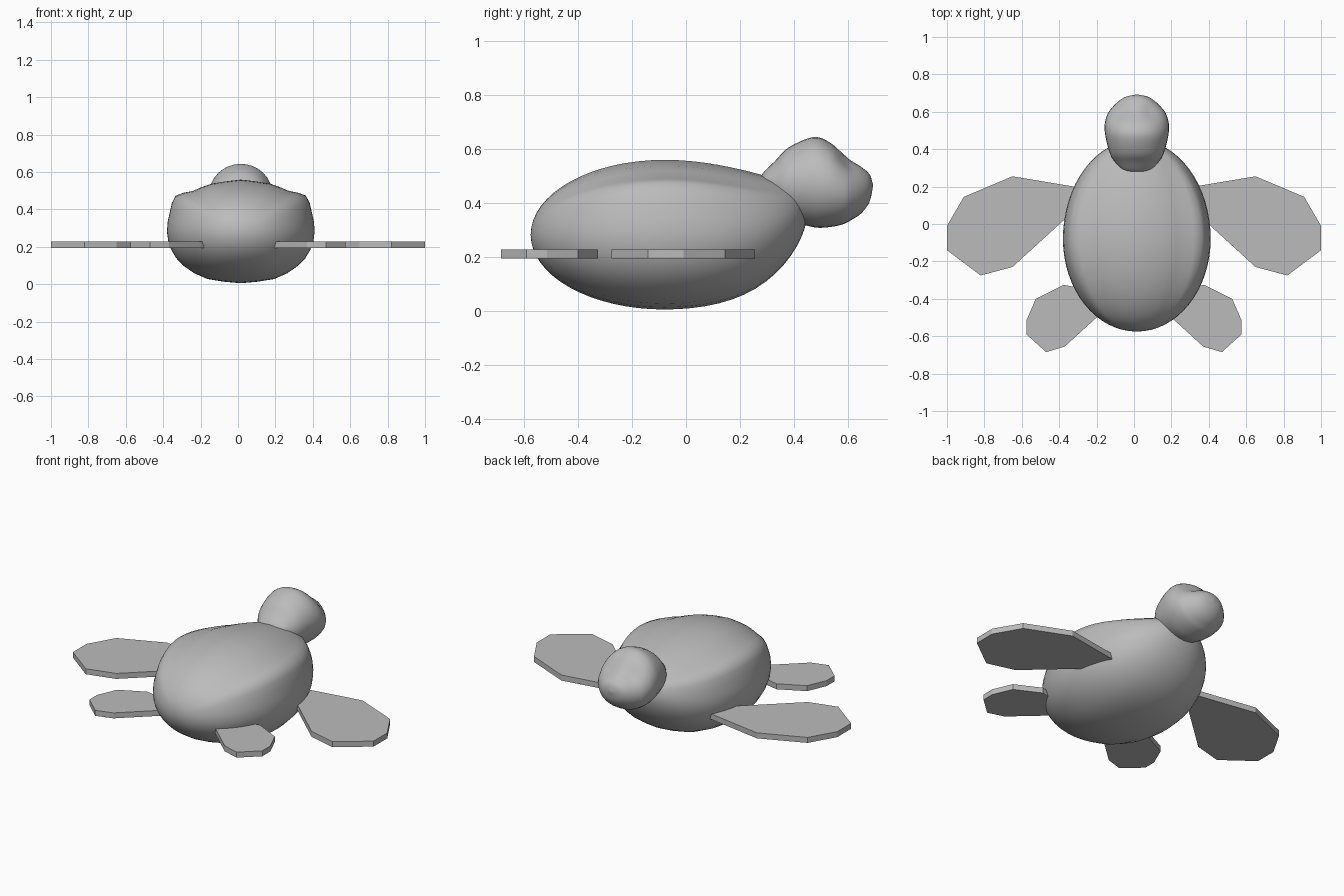
import bpy, bmesh
from math import sin, cos, pi, sqrt, exp
from mathutils import Vector

if "Cube" in bpy.data.objects:
    bpy.data.objects.remove(bpy.data.objects["Cube"], do_unlink=True)

grey = bpy.data.materials.new("plain grey")
grey.use_nodes = True
colour = (0.5, 0.5, 0.5, 1)
grey.diffuse_color = colour
grey.node_tree.nodes["Principled BSDF"].inputs["Base Color"].default_value = colour

MID_X = 0.015


def finish(name, bm, smooth_angle=None):
    bmesh.ops.recalc_face_normals(bm, faces=bm.faces)
    mesh = bpy.data.meshes.new(name)
    bm.to_mesh(mesh)
    bm.free()
    ob = bpy.data.objects.new(name, mesh)
    bpy.context.collection.objects.link(ob)
    mesh.materials.append(grey)
    if smooth_angle:
        bpy.ops.object.select_all(action='DESELECT')
        ob.select_set(True)
        bpy.context.view_layer.objects.active = ob
        bpy.ops.object.shade_smooth_by_angle(angle=smooth_angle)
    return ob


def loft(name, rings):
    """Skin a list of rings and close both ends to a point."""
    bm = bmesh.new()
    loops = [[bm.verts.new(p) for p in ring] for ring in rings]
    n = len(loops[0])
    for a, b in zip(loops, loops[1:]):
        for i in range(n):
            j = (i + 1) % n
            bm.faces.new((a[i], a[j], b[j], b[i]))
    bmesh.ops.remove_doubles(bm, verts=bm.verts, dist=0.0005)
    return finish(name, bm, pi / 3)


def spline(rows, steps):
    """Smooth interpolation through table rows."""
    pts = [Vector(r) for r in rows]
    pts = [2 * pts[0] - pts[1]] + pts + [2 * pts[-1] - pts[-2]]
    out = []
    for a, b, c, d in zip(pts, pts[1:], pts[2:], pts[3:]):
        for k in range(steps):
            t = k / steps
            out.append(0.5 * (2 * b + (c - a) * t + (2 * a - 5 * b + 4 * c - d) * t * t
                              + (3 * b - a - 3 * c + d) * t ** 3))
    return out + [pts[-2]]


# Body: egg with squared shoulders along the upper sides
half = [(0, 1), (.4, .92), (.65, .78), (.88, .69), (.96, .38), (1, 0),
        (.94, -.36), (.77, -.67), (.45, -.92), (0, -1)]
half = [tuple(v) for v in spline(half, 2)]
section = half + [(-u, v) for u, v in half[-2:0:-1]]
rings = []
for k in range(33):
    a = pi * k / 32
    t, f = -cos(a), sin(a)
    y = -0.08 + t * (0.495 if t < 0 else 0.53)
    zc = 0.282 + (0.085 * t ** 4 if t > 0 else 0)
    blend = 1 - t * t
    ring = []
    for u, v in section:
        r = sqrt(u * u + v * v)
        s = blend + (1 - blend) / r
        ring.append((MID_X + 0.395 * f * u * s, y, zc + 0.277 * f * v * s))
    rings.append(ring)
loft("body", rings)

# Head with a tapered neck and a short snout: y, underside, top, half width
head = [(.27, .48, .48, 0), (.285, .435, .51, .07), (.33, .38, .555, .115),
        (.38, .34, .605, .145), (.47, .31, .643, .168), (.53, .31, .625, .172),
        (.58, .32, .583, .16), (.61, .335, .557, .143), (.65, .362, .532, .105),
        (.68, .405, .505, .06), (.693, .465, .465, 0)]
rings = []
for y, low, high, w in spline(head, 4):
    ring = []
    for i in range(32):
        a = 2 * pi * i / 32
        # shallow eye hollows either side of the snout
        dent = exp(-((y - .6) / .035) ** 2) * exp(-((abs(cos(a)) - .5) / .25) ** 2)
        s = 1 - 0.1 * dent * (sin(a) > 0)
        ring.append((MID_X + w * cos(a) * s, y,
                     (low + high) / 2 + (high - low) / 2 * sin(a) * s))
    rings.append(ring)
loft("head", rings)

# Flippers: flat faceted plates, one outline mirrored to each side
front = [(.2, .18), (.65, -.23), (.82, -.275), (1, -.14), (1, -.01),
         (.91, .145), (.65, .255)]
rear = [(.12, -.42), (.2, -.5), (.37, -.655), (.47, -.685), (.575, -.59),
        (.575, -.515), (.525, -.4), (.375, -.325), (.15, -.37)]
for part, outline in (("front", front), ("rear", rear)):
    for side, sx in (("left", 1), ("right", -1)):
        bm = bmesh.new()
        face = bm.faces.new([bm.verts.new((sx * x, y, 0.194)) for x, y in outline])
        new = bmesh.ops.extrude_face_region(bm, geom=[face])["geom"]
        bmesh.ops.translate(bm, vec=(0, 0, 0.033),
                            verts=[g for g in new if isinstance(g, bmesh.types.BMVert)])
        finish(f"{part}_flipper_{side}", bm)
